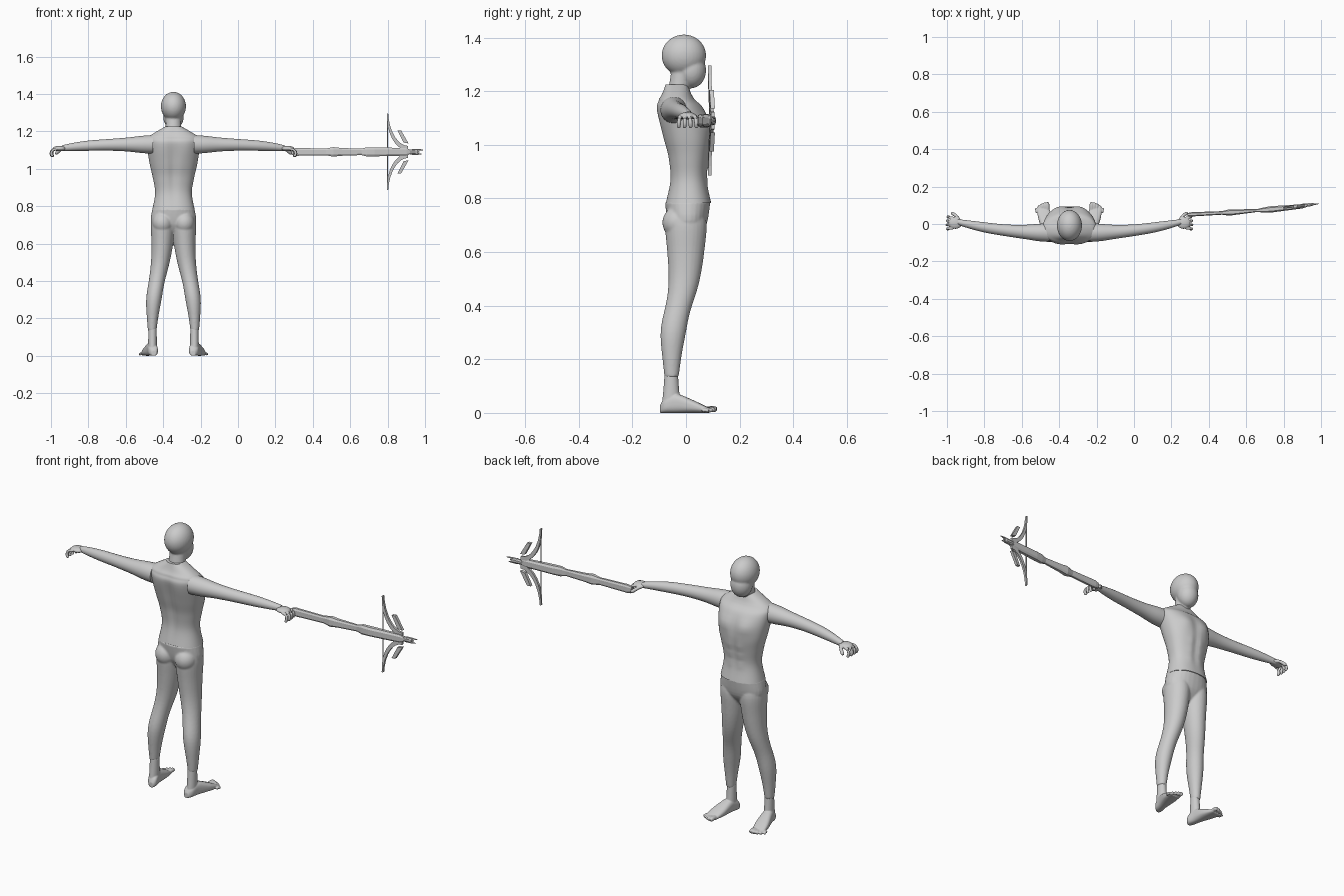
import bpy, bmesh, math
from mathutils import Matrix, Vector

cube = bpy.data.objects.get("Cube")
if cube:
    bpy.data.objects.remove(cube)

BODY_X = -.345           # the figure stands left of the origin
ARM_Z = 1.13
BOW_Z = 1.09
SIDES = {"left": 1, "right": -1}

grey = bpy.data.materials.new("plain_grey")
grey.use_nodes = True
grey.diffuse_color = (.6, .6, .6, 1)
grey.node_tree.nodes["Principled BSDF"].inputs["Base Color"].default_value = grey.diffuse_color


def spline(rows, steps):
    """Catmull-Rom interpolation through rows of three numbers."""
    rows = [Vector(r) for r in rows]
    padded = [rows[0]] + rows + [rows[-1]]
    out = []
    for before, start, end, after in zip(padded, padded[1:], padded[2:], padded[3:]):
        leave, arrive = (end - before) / 2, (after - start) / 2
        for s in range(steps):
            t = s / steps
            ease = t * t * (3 - 2 * t)
            out.append(start.lerp(end, ease) + leave * t * (1 - t) ** 2 - arrive * t * t * (1 - t))
    return out + [rows[-1]]


def skin(bm, rings):
    """Join rings of points into a closed tube."""
    rings = [[bm.verts.new(p) for p in ring] for ring in rings]
    count = len(rings[0])
    for ring, following in zip(rings, rings[1:]):
        for i in range(count):
            j = (i + 1) % count
            bm.faces.new((ring[i], ring[j], following[j], following[i]))
    bm.faces.new(rings[0])
    bm.faces.new(rings[-1])


def loft(bm, axis, rows, centre, side=1, sides=28, power=2, steps=5, detail=None):
    """Rows hold a position on the axis and two radii; centre is a rule of that position."""
    rings = []
    for t, ra, rb in spline(rows, steps):
        a, b = centre(t)
        ring = []
        for i in range(sides):
            angle = math.tau * (i + .5) / sides
            c, s = math.cos(angle), math.sin(angle)
            u = a + ra * math.copysign(abs(c) ** (2 / power), c)
            v = b + rb * math.copysign(abs(s) ** (2 / power), s)
            p = Vector({"x": (t, u, v), "y": (u, t, v), "z": (u, v, t)}[axis])
            if detail:
                p.y += detail(p)
            p.x *= side
            ring.append(p)
        rings.append(ring)
    skin(bm, rings)


def rod(bm, path, radius, side=1, sides=12):
    """Round rod with tapered ends, for fingers, toes and string."""
    points = spline(path, 4)
    rings = []
    for i, p in enumerate(points):
        along = points[min(i + 1, len(points) - 1)] - points[max(i - 1, 0)]
        u = along.orthogonal().normalized()
        v = along.normalized().cross(u)
        r = radius * (.6 if p in (points[0], points[-1]) else 1)
        angles = [k * math.tau / sides for k in range(sides)]
        ring = [p + (u * math.cos(w) + v * math.sin(w)) * r for w in angles]
        rings.append([Vector((q.x * side, q.y, q.z)) for q in ring])
    skin(bm, rings)


def ball(bm, centre, radii):
    matrix = Matrix.LocRotScale(Vector(centre), None, Vector(radii))
    bmesh.ops.create_uvsphere(bm, u_segments=32, v_segments=20, radius=1, matrix=matrix)


def finish(bm, name, x=0, smooth=True, voxel=0, relax=4):
    bmesh.ops.recalc_face_normals(bm, faces=bm.faces)
    mesh = bpy.data.meshes.new(name)
    bm.to_mesh(mesh)
    bm.free()
    mesh.materials.append(grey)
    for face in mesh.polygons:
        face.use_smooth = smooth and len(face.vertices) < 5
    part = bpy.data.objects.new(name, mesh)
    part.location.x = x
    bpy.context.collection.objects.link(part)
    if voxel:            # fuse overlapping volumes into one skin
        fuse = part.modifiers.new("fuse", "REMESH")
        fuse.mode, fuse.voxel_size, fuse.use_smooth_shade = "VOXEL", voxel, True
        soften = part.modifiers.new("soften", "SMOOTH")
        soften.factor, soften.iterations = .5, relax


def bump(p, x, z, width, height):
    return math.exp(-((abs(p.x) - x) / width) ** 2 - ((p.z - z) / height) ** 2)


def muscles(p):
    """Chest, stomach and spine relief on the torso."""
    if p.y < 0:
        return .012 * bump(p, 0, 1, .02, .14) - .005 * bump(p, .07, 1.1, .04, .06)
    chest = .012 * bump(p, .06, 1.08, .045, .035)
    stomach = sum(bump(p, .03, z, .02, .015) for z in (.87, .92, .97))
    return chest + .004 * stomach - .007 * bump(p, 0, 1, .012, .12)


# Head and neck
bm = bmesh.new()
ball(bm, (0, -.008, 1.333), (.067, .083, .078))
ball(bm, (0, .02, 1.278), (.055, .055, .067))
loft(bm, "z", [(1.17, .046, .042), (1.22, .042, .04), (1.28, .042, .042)],
     lambda z: (0, -.034 + .2 * (z - 1.17)))
finish(bm, "head", BODY_X, voxel=.005)

# Torso, leaning back towards the shoulders
bm = bmesh.new()
loft(bm, "z", [(.783, .113, .085), (.87, .098, .069), (.95, .11, .076), (1.03, .128, .09),
               (1.13, .143, .088), (1.165, .138, .07), (1.19, .105, .055), (1.225, .045, .042)],
     lambda z: (0, max(-.035, .009 - .9 * max(0, z - .95) ** 2)),
     sides=64, power=2.3, detail=muscles)
finish(bm, "torso", BODY_X)


def leg_centre(z):
    """Legs spread outwards and shift back below the knee."""
    return .085 - .03 * math.tanh((z - .42) / .15), .027 * (math.tanh((z - .4) / .1) - 1)


# Trousers: hips and both legs fused
bm = bmesh.new()
loft(bm, "z", [(.787, .113, .085), (.7, .117, .07), (.64, .03, .03)],
     lambda z: (0, .006), power=2.2)
leg = [(.765, .053), (.7, .064), (.6, .058), (.5, .05), (.4, .043), (.3, .041),
       (.2, .03), (.135, .023)]
for side in SIDES.values():
    loft(bm, "z", [(z, r, r * (1.15 + .2 * max(0, z - .4))) for z, r in leg], leg_centre, side)
    ball(bm, (.058 * side, -.03, .71), (.055, .058, .06))
finish(bm, "trousers", BODY_X, voxel=.005)

for word, side in SIDES.items():
    # Arm, sweeping forwards and dropping slightly at the wrist
    bm = bmesh.new()
    arm = [(.11, .05), (.17, .046), (.25, .037), (.35, .031), (.46, .027), (.54, .021), (.595, .015)]
    loft(bm, "x", [(d, r, r) for d, r in arm],
         lambda d: (-.046 + .25 * (d - .12) ** 2, ARM_Z - .16 * d ** 4), side)
    finish(bm, word + "_arm", BODY_X)

    # Hand with curled fingers and a spread thumb
    bm = bmesh.new()
    ball(bm, (.61 * side, .006, 1.108), (.036, .032, .014))
    for k in range(4):
        y = -.022 + .018 * k
        reach = .644 + .004 * math.sin(k + .5)
        rod(bm, [(.62, y, 1.106), (reach, y * 1.1, 1.1), (reach + .007, y * 1.2, 1.08),
                 (reach, y * 1.25, 1.064)], .0075, side)
    rod(bm, [(.59, .02, 1.107), (.605, .042, 1.1), (.63, .06, 1.08)], .009, side)
    finish(bm, word + "_hand", BODY_X, voxel=.0025, relax=2)

    # Foot, ankle and toes, turned outwards
    bm = bmesh.new()
    loft(bm, "z", [(.145, .022, .025), (.09, .023, .029), (.03, .024, .035)],
         lambda z: (.112, -.055), side)
    sole = [(-.097, .012, .014), (-.08, .025, .027), (-.04, .028, .036), (.03, .037, .023),
            (.087, .033, .009)]
    height = spline([(y, h, 0) for y, w, h in sole], 5)
    loft(bm, "y", sole, lambda y: (.124 + .2 * y, min(height, key=lambda q: abs(q.x - y)).y),
         side, power=2.6)
    for k in range(5):
        x, r = .118 + .0145 * k, .011 - .0011 * k
        tip = .114 - .0018 * k * k
        rod(bm, [(x, .06, r), (x, tip - .015, r + .004), (x + .003, tip, r)], r, side)
    finish(bm, word + "_foot", BODY_X, voxel=.003, relax=2)


def bow_y(x):
    """Gentle forward curve shared by all crossbow parts."""
    return .05 + .06 * x * x


# Crossbow stock: faceted bar with stepped grips
bm = bmesh.new()
loft(bm, "x", [(.285, .008, .016), (.31, .012, .022), (.47, .01, .019), (.51, .018, .027),
               (.55, .015, .022), (.66, .008, .018), (.69, .014, .026), (.73, .018, .025),
               (.9, .012, .022), (.92, .008, .012)],
     lambda x: (bow_y(x) - .004, BOW_Z), sides=8, power=3, steps=1)
finish(bm, "crossbow_stock", smooth=False)

# Muzzle block with three prongs
bm = bmesh.new()
loft(bm, "x", [(.9, .011, .012), (.95, .009, .016), (.96, .006, .01)],
     lambda x: (bow_y(x), BOW_Z), sides=8, steps=1)
for rise, tip in ((-.011, .98), (0, .97), (.011, .99)):
    loft(bm, "x", [(.93, .006, .005), (.96, .006, .005), (tip, .002, .002)],
         lambda x: (bow_y(x), BOW_Z + rise), sides=6, steps=1)
finish(bm, "crossbow_muzzle", smooth=False)


def plate(name, outline, sign, thick):
    """Flat blade following the slant of the stock."""
    bm = bmesh.new()
    skin(bm, [[(x, bow_y(x) + offset, BOW_Z + sign * z) for x, z in outline]
              for offset in (-thick / 2, thick / 2)])
    finish(bm, name, smooth=False)


# Bow limbs: quarter arcs, widest in the middle, each with a guard blade
arc = [math.pi / 2 * i / 8 for i in range(9)]
outer, inner = [], []
for w in arc:
    half = .003 + .009 * math.sin(w)
    x, z = .91 - .11 * math.cos(w), .205 - .185 * math.sin(w)
    outer.append((x + half * math.cos(w), z + half * math.sin(w)))
    inner.append((x - half * math.cos(w), z - half * math.sin(w)))
for sign, word in ((1, "upper"), (-1, "lower")):
    plate(word + "_limb", outer + inner[::-1], sign, .012)
    plate(word + "_blade", [(.853, .115), (.872, .115), (.912, .045), (.885, .05)], sign, .016)

# Bow string
bm = bmesh.new()
rod(bm, [(.8, bow_y(.8), BOW_Z + end) for end in (-.205, .205)], .003, sides=8)
finish(bm, "bow_string")
